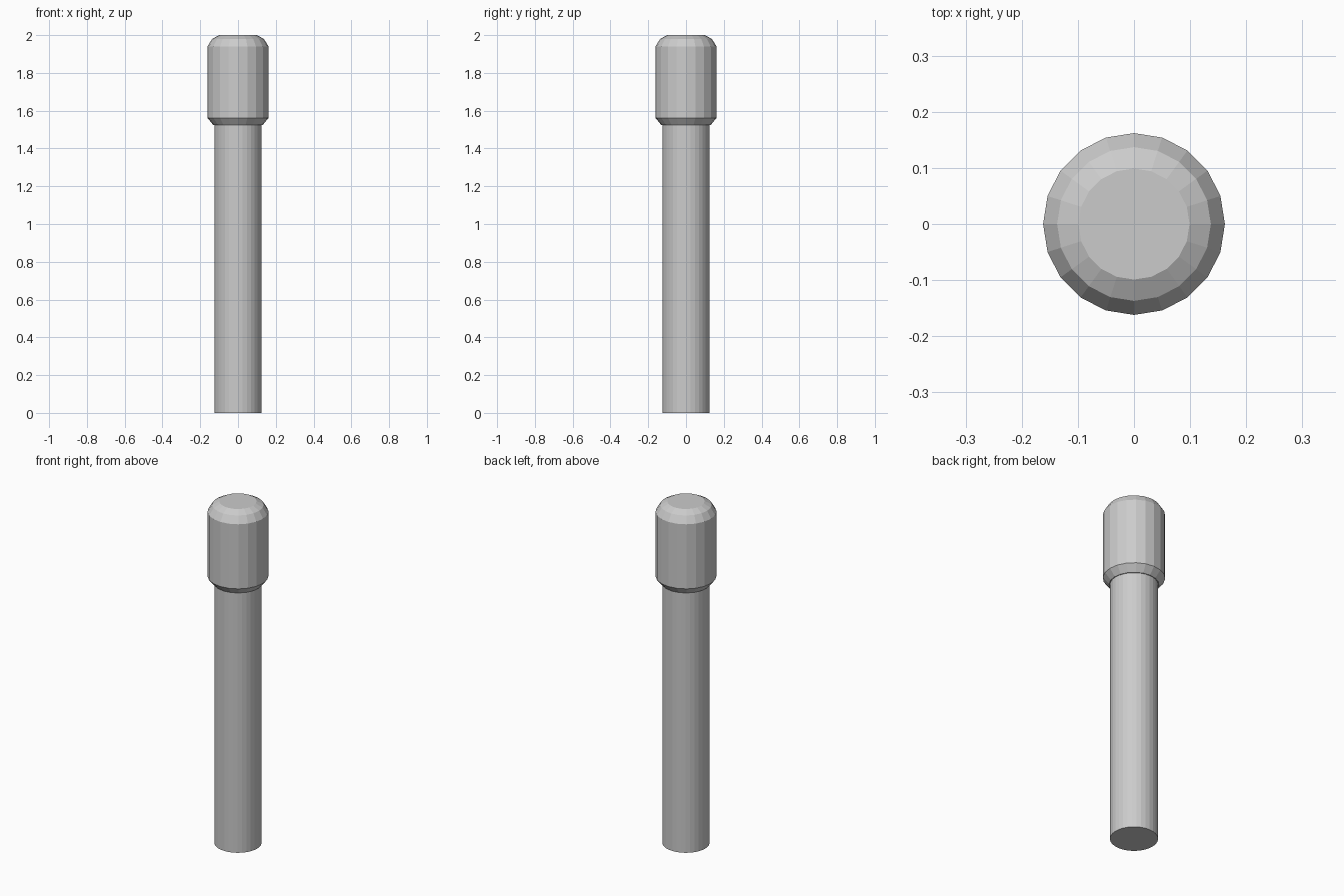
import bpy
import bmesh
from math import cos, sin, tau

if "Cube" in bpy.data.objects:
    bpy.data.objects.remove(bpy.data.objects["Cube"])


def lathe(name, profile, sides):
    """Closed faceted solid from (radius, height) rings, capped at both ends."""
    bm = bmesh.new()
    rings = [[bm.verts.new((r * cos(tau * i / sides), r * sin(tau * i / sides), z))
              for i in range(sides)] for r, z in profile]
    for low, high in zip(rings, rings[1:]):
        for i in range(sides):
            j = (i + 1) % sides
            bm.faces.new((low[i], low[j], high[j], high[i]))
    bm.faces.new(rings[0][::-1])
    bm.faces.new(rings[-1])
    mesh = bpy.data.meshes.new(name)
    bm.to_mesh(mesh)
    bm.free()
    obj = bpy.data.objects.new(name, mesh)
    bpy.context.collection.objects.link(obj)
    return obj


# Plain round post
lathe("post_shaft", [(0.125, 0), (0.125, 1.54)], 32)

# Wider faceted head: chamfered underside, two-step rounded top
lathe("post_head", [(0.13, 1.523), (0.162, 1.562), (0.162, 1.94),
                    (0.137, 1.98), (0.099, 2.0)], 20)
